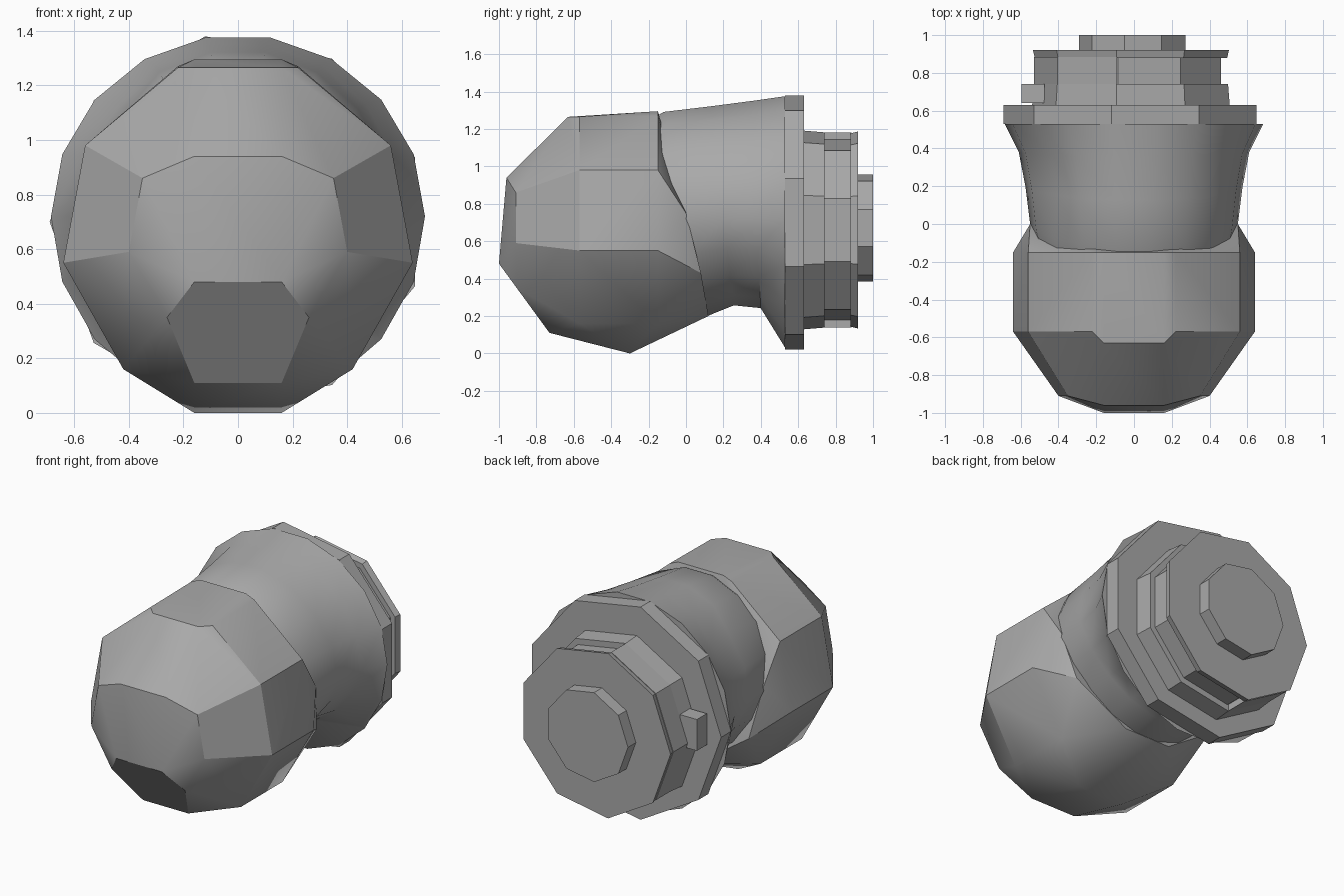
import bpy, bmesh
from math import sin, cos, radians

if "Cube" in bpy.data.objects:
    bpy.data.objects.remove(bpy.data.objects["Cube"], do_unlink=True)

# One plain grey for everything
GREY = (0.4, 0.4, 0.4, 1)
grey = bpy.data.materials.new("plain_grey")
grey.use_nodes = True
grey.diffuse_color = GREY
grey.node_tree.nodes["Principled BSDF"].inputs["Base Color"].default_value = GREY


def finish(name, bm, angle=None):
    """Turn a bmesh into a named object, optionally smooth below an angle."""
    bmesh.ops.recalc_face_normals(bm, faces=bm.faces)
    mesh = bpy.data.meshes.new(name)
    bm.to_mesh(mesh)
    bm.free()
    mesh.materials.append(grey)
    obj = bpy.data.objects.new(name, mesh)
    bpy.context.collection.objects.link(obj)
    if angle:
        bpy.ops.object.select_all(action='DESELECT')
        obj.select_set(True)
        bpy.context.view_layer.objects.active = obj
        bpy.ops.object.shade_smooth_by_angle(angle=radians(angle))
    return obj


def loft(name, rings, angle=None):
    """Skin a list of equal-length point rings and cap both ends."""
    bm = bmesh.new()
    rows = [[bm.verts.new(p) for p in ring] for ring in rings]
    n = len(rows[0])
    for a, b in zip(rows, rows[1:]):
        for i in range(n):
            j = (i + 1) % n
            bm.faces.new((a[i], a[j], b[j], b[i]))
    bm.faces.new(rows[0])
    bm.faces.new(rows[-1])
    return finish(name, bm, angle)


def nonagon(y, r, z, degrees=range(180, 540, 40)):
    return [(r * cos(radians(d)), y, z + r * sin(radians(d))) for d in degrees]


# Faceted bulb at the front: half of its corners, mirrored and wrapped
corners = [
    (.16, -.96, .94), (.35, -.91, .86), (.40, -.91, .59), (.16, -1, .48),
    (.26, -.905, .35), (.16, -.73, .11), (.16, -.30, 0), (.42, -.57, .16),
    (.42, -.15, .16), (.64, -.57, .55), (.64, -.15, .55), (.56, -.57, .98),
    (.56, -.15, .98), (.22, -.57, 1.265), (.16, -.63, 1.265),
    (.16, -.15, 1.295), (.22, -.15, 1.27),
    (.55, 0, .75), (.50, .08, .43), (.16, .12, .20),
]
bm = bmesh.new()
for x, y, z in corners:
    for side in (1, -1):
        bm.verts.new((side * x, y, z))
hull = bmesh.ops.convex_hull(bm, input=bm.verts)
loose = [v for v in bm.verts if not v.link_faces]
bmesh.ops.delete(bm, geom=loose, context='VERTS')
bmesh.ops.dissolve_limit(bm, angle_limit=radians(3), verts=bm.verts, edges=bm.edges)
finish("front_bulb", bm, 30)

# Body: pinched underneath, flaring to the rear flange
MID = .72
SIDES = 18


def body_ring(y, width, top, bottom, tilt, pinch, dent):
    ring = []
    for i in range(SIDES):
        a = radians(i * 360 / SIDES)
        s = sin(a)
        z = MID + s * (top - MID if s > 0 else MID - bottom)
        x = width * cos(a) * (1 - pinch * max(0, -s))
        if i == 7:
            x *= 1 - dent
        ring.append((x, y + tilt * (MID - z), z))
    return ring


sections = [
    (-.35, .45, 1.15, .35, 0, 0, 0),
    (0, .55, 1.30, .19, .21, .10, 0),
    (.20, .575, 1.33, .25, .12, .2, .08),
    (.38, .61, 1.36, .235, .04, .18, .08),
    (.53, .685, 1.385, .02, 0, 0, 0),
]
loft("body", [body_ring(*s) for s in sections], 40)

# Rear flange and locking collar
loft("rear_flange", [nonagon(.53, .69, .70), nonagon(.63, .69, .70)])
loft("collar_base", [nonagon(.62, .54, .66), nonagon(.74, .53, .66)])
loft("collar_groove", [nonagon(.73, .49, .66), nonagon(.89, .49, .66)])
loft("collar_lip", [nonagon(.88, .525, .66), nonagon(.92, .535, .66)])

# Solid side of the collar that closes the groove
arc = range(100, 261, 40)
loft("collar_lug", [nonagon(y, .53, .66, arc) for y in (.735, .885)])

# Round boss on the back
loft("rear_boss", [nonagon(.91, .29, .67), nonagon(1, .29, .67)])

# Small locating tab on the side of the collar
bm = bmesh.new()
bmesh.ops.create_cube(bm, size=1)
bmesh.ops.scale(bm, vec=(.12, .10, .20), verts=bm.verts)
bmesh.ops.translate(bm, vec=(-.535, .69, .73), verts=bm.verts)
finish("locating_tab", bm)
